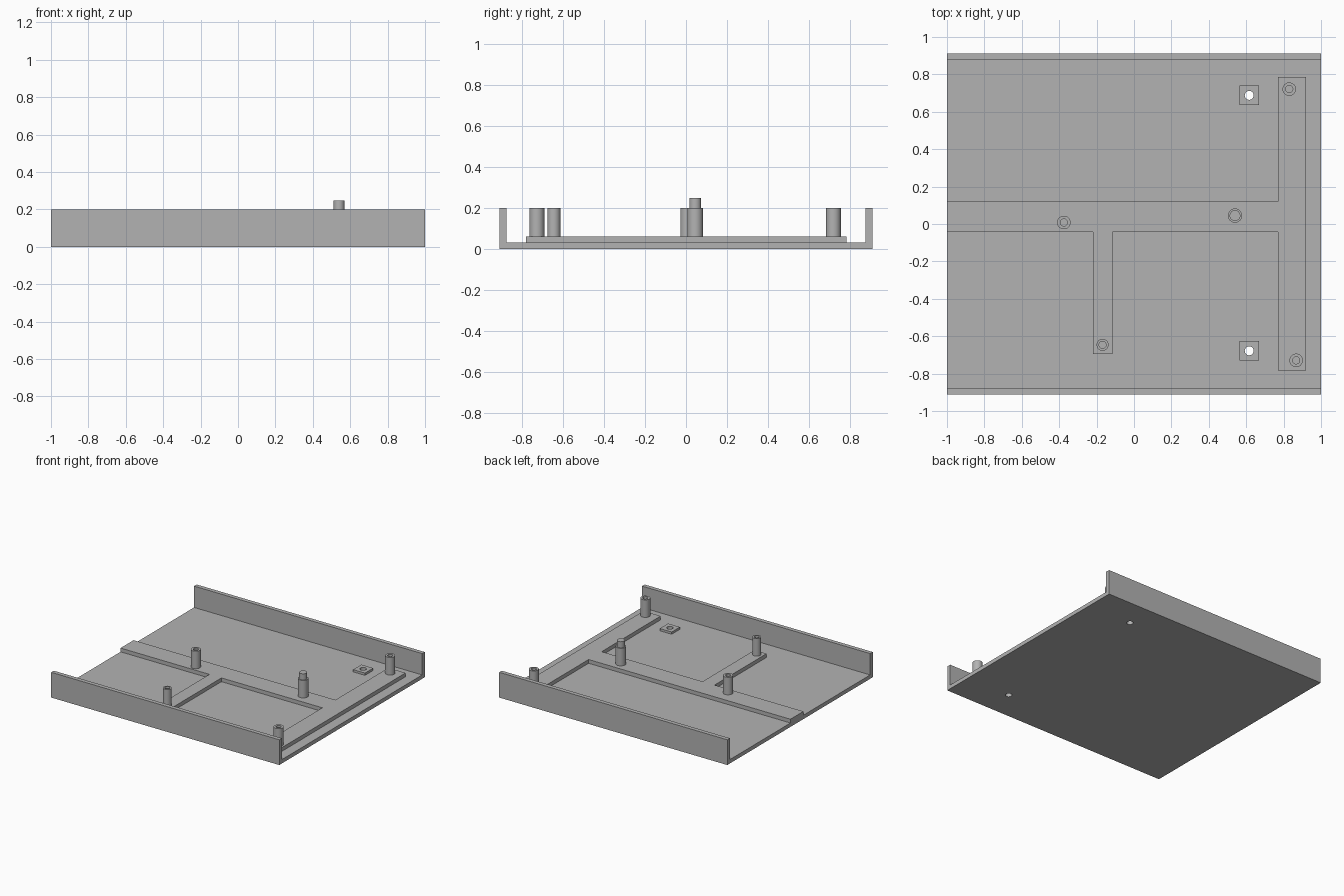
import bpy, bmesh, math
from mathutils import Matrix, Vector

cube = bpy.data.objects.get("Cube")
if cube:
    bpy.data.objects.remove(cube, do_unlink=True)

grey = bpy.data.materials.new("plain grey")
grey.use_nodes = True
COLOUR = (0.45, 0.45, 0.45, 1)
grey.diffuse_color = COLOUR
grey.node_tree.nodes["Principled BSDF"].inputs["Base Color"].default_value = COLOUR

FLOOR, RIB, WALL, PIN = 0.031, 0.061, 0.2, 0.248
HALF_Y = 0.911


def finish(name, bm, smooth=False):
    bmesh.ops.recalc_face_normals(bm, faces=bm.faces)
    mesh = bpy.data.meshes.new(name)
    bm.to_mesh(mesh)
    bm.free()
    mesh.materials.append(grey)
    obj = bpy.data.objects.new(name, mesh)
    bpy.context.collection.objects.link(obj)
    if smooth:
        activate(obj)
        bpy.ops.object.shade_smooth_by_angle(angle=math.radians(30))
    return obj


def activate(obj):
    bpy.ops.object.select_all(action="DESELECT")
    obj.select_set(True)
    bpy.context.view_layer.objects.active = obj


def prism(name, points, direction):
    """Extrude a closed outline along a direction."""
    bm = bmesh.new()
    face = bm.faces.new([bm.verts.new(p) for p in points])
    new = bmesh.ops.extrude_face_region(bm, geom=[face])["geom"]
    verts = [v for v in new if isinstance(v, bmesh.types.BMVert)]
    bmesh.ops.translate(bm, verts=verts, vec=Vector(direction))
    return finish(name, bm)


def lathe(name, x, y, profile):
    """Turn a (radius, height) profile about a vertical axis."""
    bm = bmesh.new()
    verts = [bm.verts.new((r, 0, z)) for r, z in profile]
    edges = [bm.edges.new(pair) for pair in zip(verts, verts[1:])]
    bmesh.ops.spin(bm, geom=verts + edges, cent=(0, 0, 0), axis=(0, 0, 1),
                   angle=math.tau, steps=32)
    bmesh.ops.remove_doubles(bm, verts=bm.verts, dist=1e-5)
    bmesh.ops.translate(bm, verts=bm.verts, vec=(x, y, 0))
    return finish(name, bm, smooth=True)


def drill(obj, cutter):
    mod = obj.modifiers.new("hole", "BOOLEAN")
    mod.operation, mod.solver, mod.object = "DIFFERENCE", "EXACT", cutter
    activate(obj)
    bpy.ops.object.modifier_apply(modifier=mod.name)


# Tray: channel section with two long side walls
inner = HALF_Y - 0.033
half = [(HALF_Y, 0), (HALF_Y, WALL), (inner, WALL), (inner, FLOOR)]
section = half + [(-y, z) for y, z in reversed(half)]
tray = prism("tray", [(-1, y, z) for y, z in section], (2, 0, 0))

# Raised rib: spine, branch and cross bar in one outline
outline = [(-1, 0.12), (0.77, 0.12), (0.77, 0.785), (0.92, 0.785),
           (0.92, -0.782), (0.77, -0.782), (0.77, -0.043), (-0.115, -0.043),
           (-0.115, -0.695), (-0.22, -0.695), (-0.22, -0.043), (-1, -0.043)]
prism("raised_rib", [(x, y, FLOOR) for x, y in outline], (0, 0, RIB - FLOOR))

# Square pads with screw holes through the floor
for side, y in (("back", 0.688), ("front", -0.678)):
    x, s = 0.616, 0.052
    corners = [(x - s, y - s), (x + s, y - s), (x + s, y + s), (x - s, y + s)]
    pad = prism(side + "_pad", [(cx, cy, FLOOR) for cx, cy in corners], (0, 0, 0.018))
    cutter = lathe("hole_cutter", x, y, [(0, -0.1), (0.024, -0.1), (0.024, 0.1), (0, 0.1)])
    drill(pad, cutter)
    drill(tray, cutter)
    bpy.data.objects.remove(cutter, do_unlink=True)

# Hollow screw posts
for name, x, y, r in (("back_right_post", 0.83, 0.721, 0.036),
                      ("front_right_post", 0.867, -0.729, 0.036),
                      ("spine_post", -0.375, 0.008, 0.036),
                      ("branch_post", -0.168, -0.646, 0.032)):
    lathe(name, x, y, [(r, RIB), (r, WALL), (0.019, WALL), (0.019, RIB + 0.01),
                       (0, RIB + 0.01)])

# Solid post with a narrower locating pin
lathe("pin_post", 0.54, 0.045, [(0.038, RIB), (0.038, WALL), (0.029, WALL),
                                (0.029, PIN), (0, PIN)])
